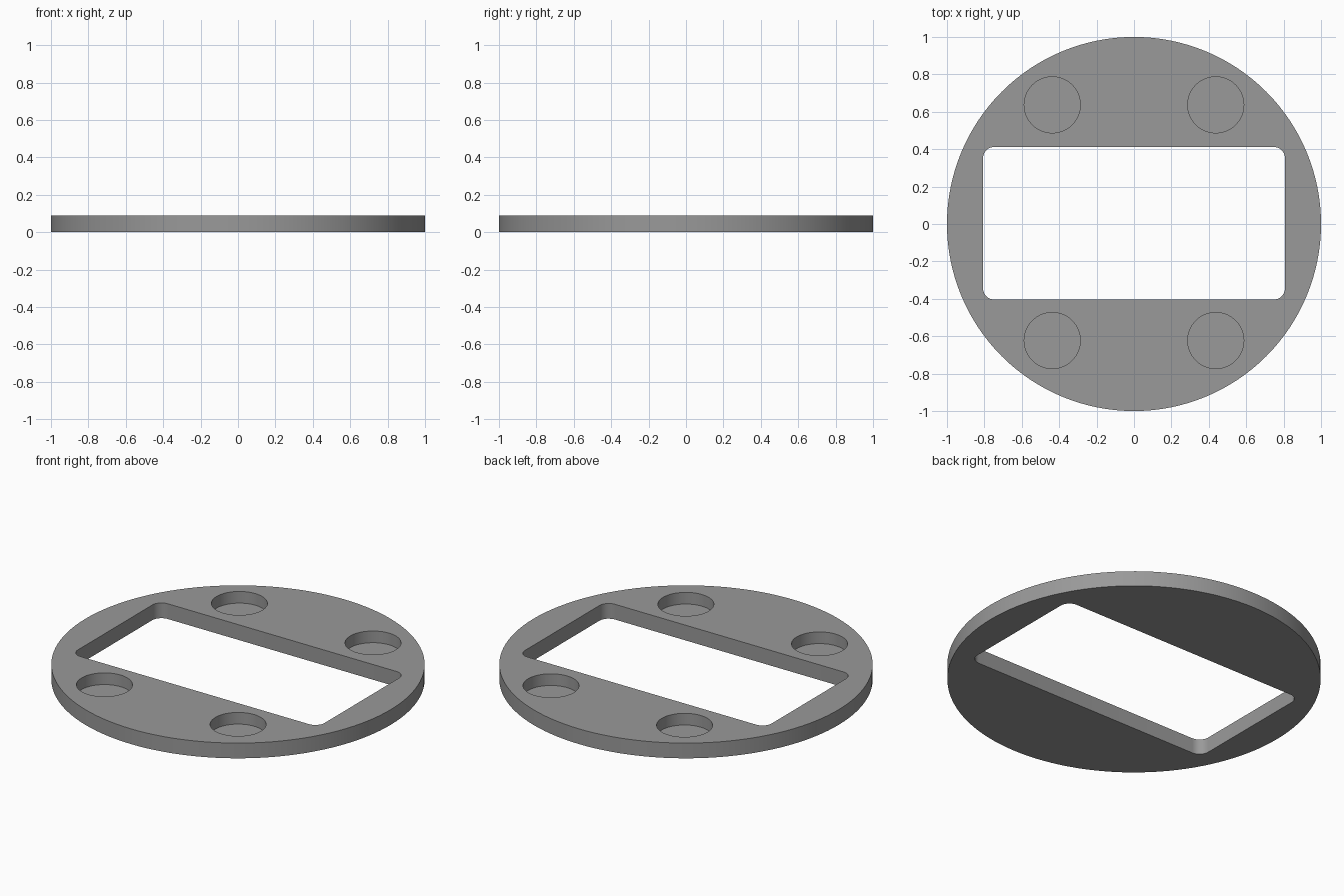
import bpy, bmesh, math

if "Cube" in bpy.data.objects:
    bpy.data.objects.remove(bpy.data.objects["Cube"])

THICK = 0.09
FLOOR = 0.021      # height of the pocket floors

grey = bpy.data.materials.new("mid_grey")
grey.diffuse_color = (0.32, 0.32, 0.32, 1)
grey.use_nodes = True
grey.node_tree.nodes["Principled BSDF"].inputs["Base Color"].default_value = grey.diffuse_color


def prism(name, points, z0, z1):
    """Extrude a closed 2D outline between two heights."""
    bm = bmesh.new()
    face = bm.faces.new([bm.verts.new((x, y, z0)) for x, y in points])
    ext = bmesh.ops.extrude_face_region(bm, geom=[face])
    top = [v for v in ext["geom"] if isinstance(v, bmesh.types.BMVert)]
    bmesh.ops.translate(bm, verts=top, vec=(0, 0, z1 - z0))
    bmesh.ops.recalc_face_normals(bm, faces=bm.faces)
    mesh = bpy.data.meshes.new(name)
    bm.to_mesh(mesh)
    bm.free()
    mesh.materials.append(grey)
    obj = bpy.data.objects.new(name, mesh)
    bpy.context.collection.objects.link(obj)
    return obj


def arc(cx, cy, r, start, sweep, n):
    return [(cx + r * math.cos(start + sweep * i / n),
             cy + r * math.sin(start + sweep * i / n)) for i in range(n + 1)]


def circle(cx, cy, r, n):
    return arc(cx, cy, r, 0, 2 * math.pi, n)[:-1]


def rounded_rect(cy, hx, hy, r):
    pts = []
    for k, (sx, sy) in enumerate([(1, 1), (-1, 1), (-1, -1), (1, -1)]):
        pts += arc(sx * (hx - r), cy + sy * (hy - r), r, k * math.pi / 2, math.pi / 2, 8)
    return pts


# Round plate
plate = prism("round_plate", circle(0, 0, 1, 128), 0, THICK)

# Rectangular window through the plate and four blind round pockets
cutters = [prism("window_cutter", rounded_rect(0.004, 0.807, 0.408, 0.06), -0.1, 0.2)]
for x in (-0.437, 0.437):
    for y in (-0.623, 0.637):
        cutters.append(prism("pocket_cutter", circle(x, y, 0.15, 64), FLOOR, 0.2))

bpy.context.view_layer.objects.active = plate
plate.select_set(True)
for cutter in cutters:
    cutter.hide_render = True
    mod = plate.modifiers.new("cut", "BOOLEAN")
    mod.operation = "DIFFERENCE"
    mod.solver = "EXACT"
    mod.object = cutter
    bpy.ops.object.modifier_apply(modifier=mod.name)
    bpy.data.objects.remove(cutter)

# Smooth round walls, crisp rims
bpy.ops.object.shade_smooth_by_angle(angle=math.radians(30))
